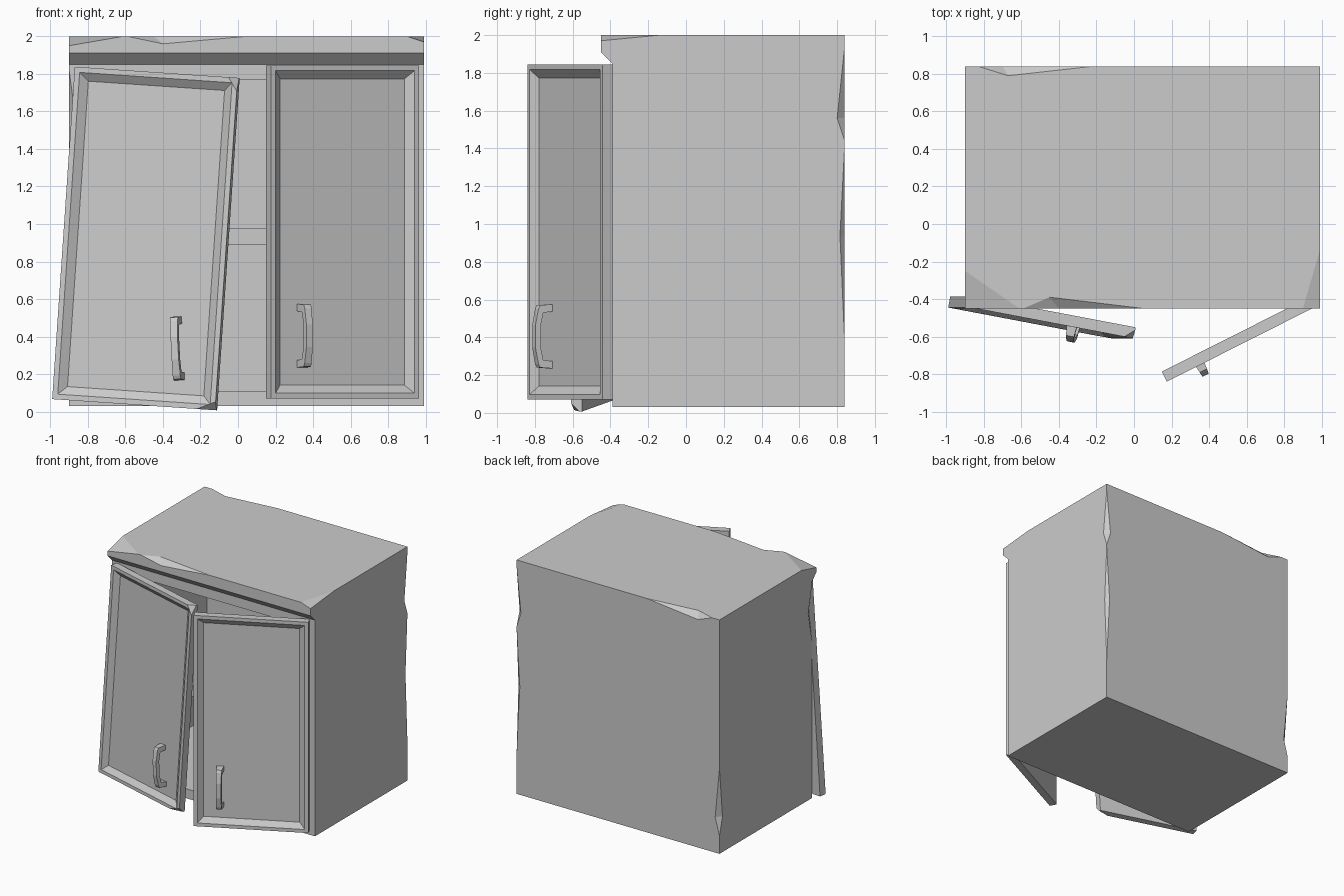
import bpy, bmesh
from mathutils import Vector, Matrix

if "Cube" in bpy.data.objects:
    bpy.data.objects.remove(bpy.data.objects["Cube"])


def make_object(name, bm, matrix=None):
    bmesh.ops.recalc_face_normals(bm, faces=bm.faces)
    mesh = bpy.data.meshes.new(name)
    bm.to_mesh(mesh)
    bm.free()
    obj = bpy.data.objects.new(name, mesh)
    bpy.context.collection.objects.link(obj)
    if matrix:
        obj.matrix_world = matrix
    return obj


def box_mesh(lo, hi):
    bm = bmesh.new()
    bmesh.ops.create_cube(bm, size=1)
    for v in bm.verts:
        v.co = [l + (c + 0.5) * (h - l) for c, l, h in zip(v.co, lo, hi)]
    return bm


def extrude_profile(points, x0, x1):
    """Prism along x from (y, z) points."""
    bm = bmesh.new()
    face = bm.faces.new([bm.verts.new((x0, y, z)) for y, z in points])
    ext = bmesh.ops.extrude_face_region(bm, geom=[face])
    moved = [g for g in ext["geom"] if isinstance(g, bmesh.types.BMVert)]
    bmesh.ops.translate(bm, verts=moved, vec=(x1 - x0, 0, 0))
    return bm


def cut(obj, bm):
    cutter = make_object("cutter", bm, obj.matrix_world.copy())
    cutter.hide_render = True
    mod = obj.modifiers.new("cut", "BOOLEAN")
    mod.operation = "DIFFERENCE"
    mod.solver = "EXACT"
    mod.object = cutter
    bpy.context.view_layer.update()
    bpy.context.view_layer.objects.active = obj
    bpy.ops.object.modifier_apply(modifier=mod.name)
    bpy.data.objects.remove(cutter)


def chip(obj, points, outer):
    """Break off the material between the surface points and an outer point."""
    bm = bmesh.new()
    for p in list(points) + [outer]:
        bm.verts.new(p)
    bmesh.ops.convex_hull(bm, input=bm.verts)
    cut(obj, bm)


# cabinet carcass with overhanging cornice, hollowed from the front
XL, XR, YB, ZT = -0.9, 0.99, 0.84, 2.0
body = make_object("cabinet_body", extrude_profile(
    [(YB, 0.03), (YB, ZT), (-0.45, ZT), (-0.45, 1.91), (-0.39, 1.85), (-0.39, 0.03)], XL, XR))
cut(body, box_mesh((XL + 0.08, -0.6, 0.11), (XR - 0.08, YB - 0.08, 1.77)))

# splintered corners of the top
chip(body, [(XL, -0.25, ZT), (-0.61, -0.45, ZT), (XL, -0.45, 1.95)], (-1, -0.55, 2.1))
chip(body, [(XR, -0.14, ZT), (0.9, -0.45, ZT), (XR, -0.45, 1.97)], (1.05, -0.51, 2.06))
# splintered edges: two ends on the edge, one point on each neighbouring face
chip(body, [(-0.59, -0.45, ZT), (0.05, -0.45, ZT), (-0.45, -0.39, ZT), (-0.4, -0.45, 1.96)],
     (-0.4, -0.5, 2.05))
chip(body, [(-0.83, YB, ZT), (-0.22, YB, ZT), (-0.67, 0.79, ZT), (-0.7, YB, 1.95)],
     (-0.6, 0.9, 2.06))
for x, y, sx, sy, za, zm, zb, dx, dy in (
        (XR, YB, 1, 1, 1.94, 1.56, 1.44, 0.04, 0.04),
        (XR, YB, 1, 1, 1.42, 0.94, 0.37, 0.03, 0.025),
        (XL, YB, -1, 1, 0.75, 0.33, 0.18, 0.04, 0.04),
        (XL, -0.39, -1, -1, 1.82, 1.6, 1.35, 0.03, 0.05)):
    chip(body, [(x, y, za), (x, y, zb), (x - sx * dx, y, zm), (x, y - sy * dy, zm)],
         (x + sx * 0.05, y + sy * 0.05, zm))

# inner shelf
make_object("shelf", box_mesh((XL + 0.08, -0.37, 0.89), (XR - 0.08, YB - 0.08, 0.98)))

# doors: local x = width, y = depth (front at 0), z = height
W, H, T, RECESS = 0.885, 1.775, 0.06, 0.033


def door(name, matrix):
    bm = box_mesh((0, 0, 0), (W, T, H))
    bm.normal_update()
    front = min(bm.faces, key=lambda f: f.calc_center_median().y)
    for width in (0.04, 0.062):
        bmesh.ops.inset_region(bm, faces=[front], thickness=width)
    for v in front.verts:
        v.co.y += RECESS
    return make_object(name, bm, matrix)


# bowed bracket handle, narrower away from the door
def handle(name, matrix):
    base = RECESS + 0.005
    half = [(base, 0.17), (-0.035, 0.165), (-0.045, 0.145), (-0.062, 0.06)]
    inner = [(-0.032, 0.06), (-0.018, 0.125), (base, 0.132)]
    outline = half + [(y, -z) for y, z in reversed(half)]
    outline += [(y, -z) for y, z in reversed(inner)] + inner
    bm = extrude_profile(outline, -1, 1)
    for v in bm.verts:
        v.co.x *= 0.019 + 0.1 * (v.co.y + 0.06)
    make_object(name, bm, matrix)


def frame(origin, x_axis, z_axis):
    z = Vector(z_axis).normalized()
    x = Vector(x_axis)
    x = (x - z * x.dot(z)).normalized()
    m = Matrix((x, z.cross(x), z)).transposed().to_4x4()
    m.translation = origin
    return m


left = frame((-0.99, -0.445, 0.067), (0.87, -0.165, -0.06), (0.068, 0, 1))
right = frame((0.175, -0.84, 0.07), (0.893, 0.45, 0), (0, 0, 1))
left_door = door("left_door", left)
door("right_door", right)

# broken corners on the sagging door
chip(left_door, [(W - 0.05, 0, H), (W, 0, H - 0.07), (W, 0.045, H)], (W + 0.06, -0.06, H + 0.06))
chip(left_door, [(W - 0.1, 0, 0), (W, 0, 0.045), (W, 0.045, 0)], (W + 0.06, -0.06, -0.06))

handle("left_handle", left @ Matrix.Translation((0.655, 0, 0.315)) @ Matrix.Rotation(-0.12, 4, "Y"))
handle("right_handle", right @ Matrix.Translation((0.2, 0, 0.335)))
